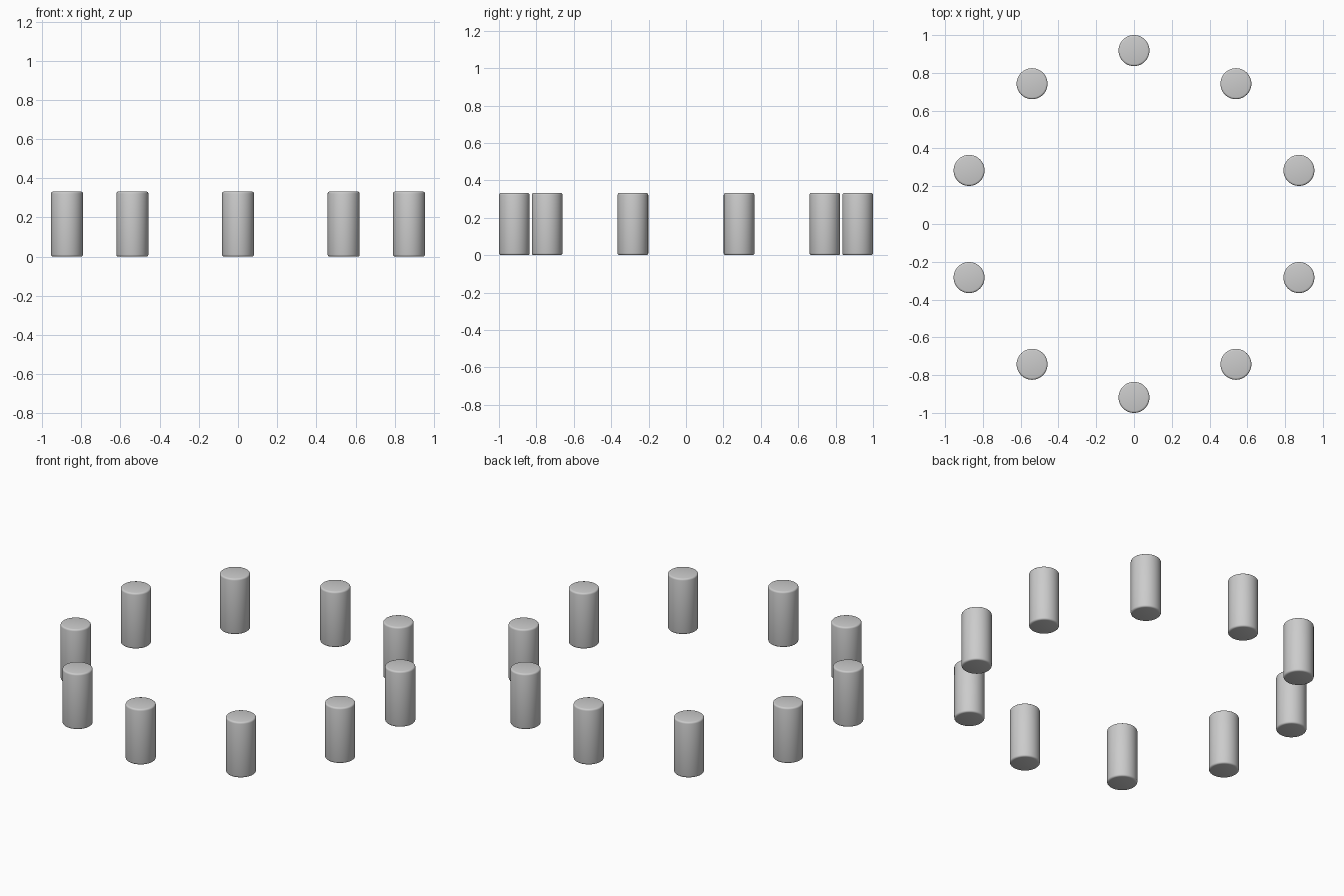
import bpy
import math

if "Cube" in bpy.data.objects:
    bpy.data.objects.remove(bpy.data.objects["Cube"])

COUNT = 10
POST_R = 0.082
RING_R = 1.0 - POST_R
HEIGHT = 0.332


def add_post(index):
    # Upright post on the ring, with softly rounded rims
    a = math.pi / 2 + index * math.tau / COUNT
    bpy.ops.mesh.primitive_cylinder_add(
        vertices=48, radius=POST_R, depth=HEIGHT,
        location=(RING_R * math.cos(a), RING_R * math.sin(a), HEIGHT / 2))
    post = bpy.context.object
    post.name = f"post_{index + 1}"
    bevel = post.modifiers.new("rounded_rims", 'BEVEL')
    bevel.width = 0.01
    bevel.segments = 3
    bevel.limit_method = 'ANGLE'
    bevel.angle_limit = math.radians(40)
    bpy.ops.object.modifier_apply(modifier=bevel.name)
    bpy.ops.object.shade_smooth_by_angle(angle=math.radians(35))


# Ring of ten posts
for i in range(COUNT):
    add_post(i)
